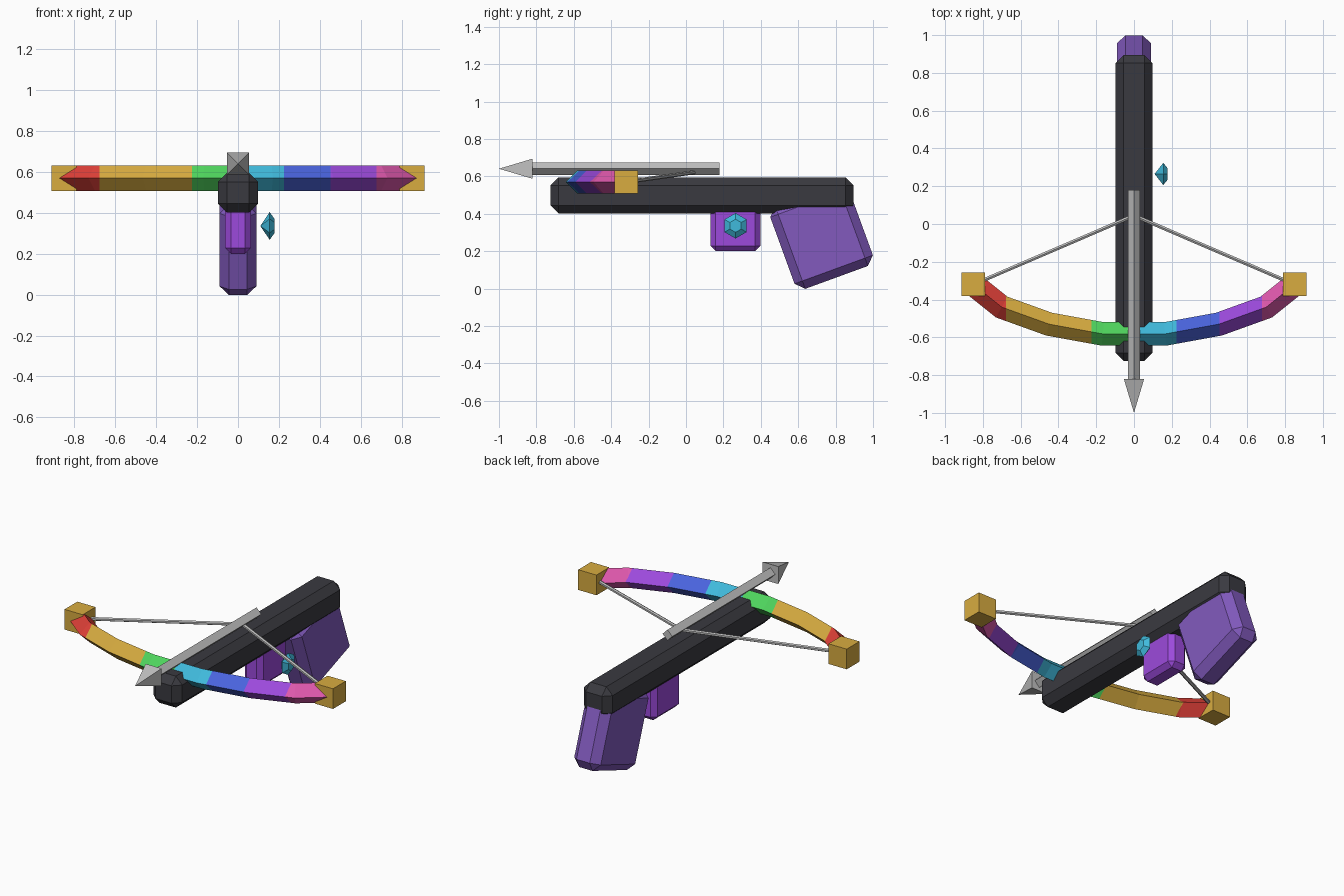
import bpy, bmesh, math
from mathutils import Vector, Matrix

cube = bpy.data.objects.get("Cube")
if cube:
    bpy.data.objects.remove(cube, do_unlink=True)


def linear(c):
    c /= 255
    return c / 12.92 if c <= 0.04045 else ((c + 0.055) / 1.055) ** 2.4


def material(name, *rgb):
    m = bpy.data.materials.new(name)
    m.use_nodes = True
    col = [linear(c) for c in rgb] + [1]
    m.diffuse_color = col
    m.node_tree.nodes["Principled BSDF"].inputs["Base Color"].default_value = col
    return m


charcoal = material("charcoal", 58, 58, 64)
silver = material("silver", 192, 192, 192)
gold = material("gold", 216, 172, 64)
red = material("red", 224, 64, 56)
green = material("green", 80, 214, 94)
cyan = material("cyan", 64, 186, 220)
blue = material("blue", 74, 100, 222)
purple = material("purple", 156, 74, 220)
pink = material("pink", 222, 88, 172)
violet = material("violet", 130, 90, 190)


def add(name, bm, *mats):
    bmesh.ops.recalc_face_normals(bm, faces=bm.faces)
    me = bpy.data.meshes.new(name)
    bm.to_mesh(me)
    bm.free()
    for m in mats:
        me.materials.append(m)
    ob = bpy.data.objects.new(name, me)
    bpy.context.collection.objects.link(ob)
    return ob


def box(name, size, centre, mat, bevel=0, tilt=0):
    bm = bmesh.new()
    bmesh.ops.create_cube(bm, size=1)
    bmesh.ops.scale(bm, vec=size, verts=bm.verts)
    if bevel:
        bmesh.ops.bevel(bm, geom=bm.edges[:], offset=bevel, segments=1, affect='EDGES')
    bmesh.ops.transform(bm, verts=bm.verts, matrix=Matrix.Translation(centre)
                        @ Matrix.Rotation(tilt, 4, 'X'))
    return add(name, bm, mat)


def rod(name, start, end, r1, r2, sides, mat, spin=0):
    """Tapered prism running from start to end."""
    a, b = Vector(start), Vector(end)
    bm = bmesh.new()
    bmesh.ops.create_cone(bm, cap_ends=True, segments=sides, radius1=r1, radius2=r2,
                          depth=(b - a).length)
    turn = (b - a).to_track_quat('Z', 'Y').to_matrix().to_4x4()
    bmesh.ops.transform(bm, verts=bm.verts, matrix=Matrix.Translation((a + b) / 2)
                        @ turn @ Matrix.Rotation(spin, 4, 'Z'))
    bmesh.ops.remove_doubles(bm, verts=bm.verts, dist=1e-5)
    return add(name, bm, mat)


# Stock, tilted grip and the block under the stock
box("stock", (0.196, 1.62, 0.193), (0, 0.085, 0.4985), charcoal, 0.043)
tilt = math.radians(20)
grip_centre = Matrix.Rotation(tilt, 3, 'X') @ Vector((0, 0.777, 0.0155))
box("grip", (0.18, 0.446, 0.469), grip_centre, violet, 0.045, tilt)
box("magazine", (0.126, 0.266, 0.25), (0, 0.264, 0.325), purple, 0.028)

# Side gem: rings of a pointed back, wide girdle and flat front
bm = bmesh.new()
rings = []
for x, r in ((0.155, 0.068), (0.178, 0.035)):
    rings.append([bm.verts.new((x, 0.265 + r * math.sin(k * math.pi / 3),
                                0.336 + r * math.cos(k * math.pi / 3))) for k in range(6)])
apex = bm.verts.new((0.109, 0.265, 0.336))
for k in range(6):
    n = (k + 1) % 6
    bm.faces.new((apex, rings[0][k], rings[0][n]))
    bm.faces.new((rings[0][k], rings[0][n], rings[1][n], rings[1][k]))
bm.faces.new(rings[1])
add("gem", bm, cyan)

# Bow: a diamond section swept along a bent path with mitred joints
half = [(0.165, -0.582), (0.45, -0.53), (0.70, -0.44), (0.85, -0.32)]
path = [Vector((-x, y, 0.57)) for x, y in reversed(half)] + [Vector((x, y, 0.57)) for x, y in half]
radius, up = 0.062, Vector((0, 0, 1))
bm = bmesh.new()
rings = []
for i, p in enumerate(path):
    before = (p - path[i - 1]).normalized() if i else None
    after = (path[i + 1] - p).normalized() if i + 1 < len(path) else before
    before = before or after
    t = (before + after).normalized()
    side = t.cross(up) * radius / t.dot(after)
    rings.append([bm.verts.new(p + o) for o in (side, up * radius, -side, -up * radius)])
for a, b in zip(rings, rings[1:]):
    for k in range(4):
        n = (k + 1) % 4
        bm.faces.new((a[k], a[n], b[n], b[k]))
bm.faces.new(rings[0])
bm.faces.new(rings[-1])
# Colour bands of equal width across the bow
step = 0.226
for k in range(-3, 4):
    bmesh.ops.bisect_plane(bm, geom=bm.verts[:] + bm.edges[:] + bm.faces[:],
                           plane_co=(k * step, 0, 0), plane_no=(1, 0, 0))
bands = [red, gold, gold, green, cyan, blue, purple, pink]
colours = [red, gold, green, cyan, blue, purple, pink]
for f in bm.faces:
    band = math.floor(f.calc_center_median().x / step) + 4
    f.material_index = colours.index(bands[max(0, min(7, band))])
add("bow", bm, *colours)

# Tip blocks and string halves
for name, s in (("left", 1), ("right", -1)):
    box(name + "_bow_tip", (0.124,) * 3, (s * 0.851, -0.319, 0.57), gold)
    rod(name + "_string", (s * 0.85, -0.32, 0.57), (0, 0.045, 0.622), 0.011, 0.011, 6, silver)

# Bolt with a square pyramid head
rod("bolt_shaft", (0, 0.18, 0.641), (0, -0.85, 0.641), 0.033, 0.033, 4, silver)
rod("bolt_head", (0, -0.82, 0.641), (0, -1.0, 0.641), 0.076, 0, 4, silver, math.pi / 4)
